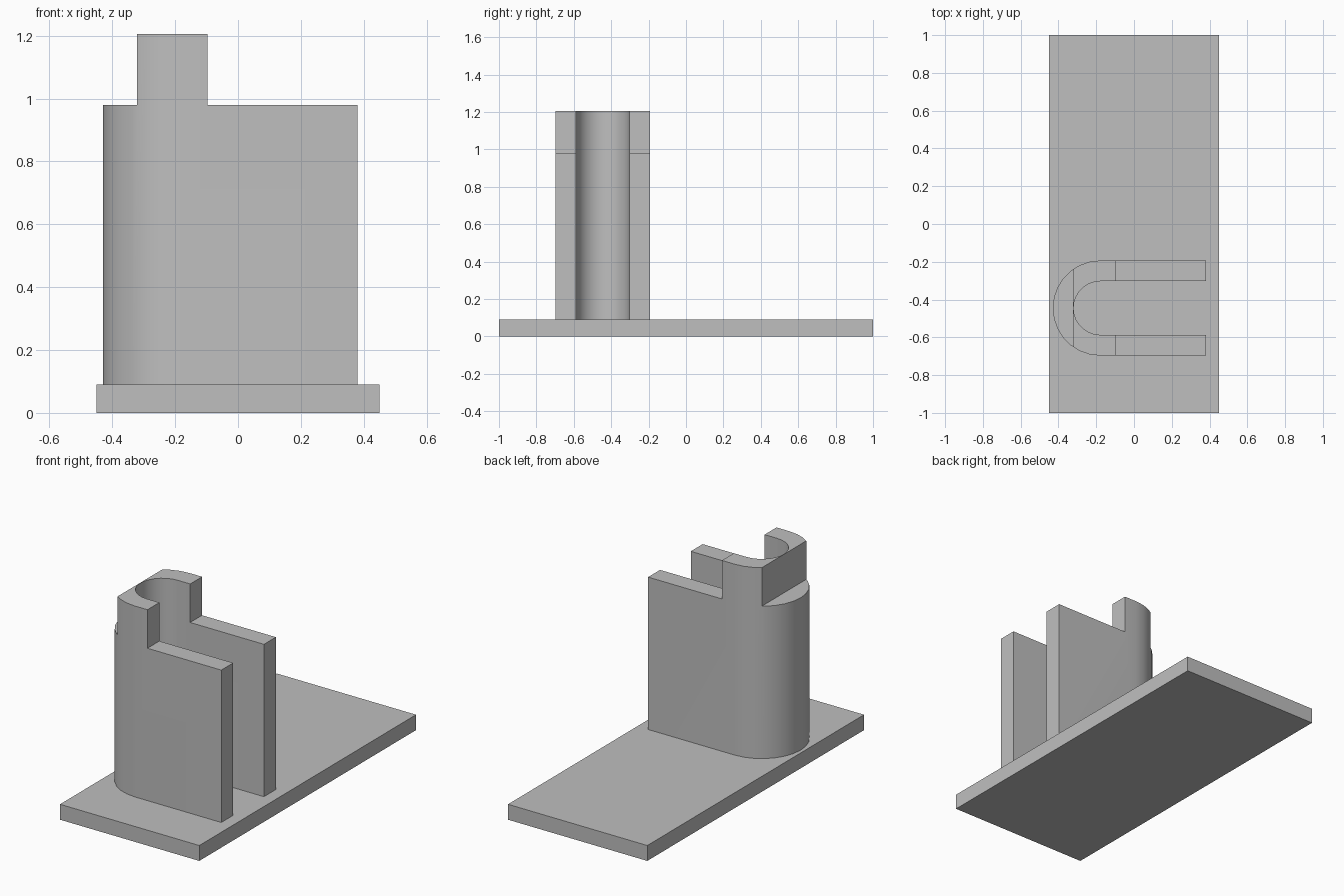
import bpy, bmesh, math

cube = bpy.data.objects.get("Cube")
if cube:
    bpy.data.objects.remove(cube, do_unlink=True)

grey = bpy.data.materials.new("plain_grey")
grey.use_nodes = True
colour = (0.52, 0.52, 0.52, 1)
grey.diffuse_color = colour
grey.node_tree.nodes["Principled BSDF"].inputs["Base Color"].default_value = colour


def prism(name, outline, bottom, top):
    """Extrude a counter-clockwise outline between two heights."""
    bm = bmesh.new()
    base = bm.faces.new([bm.verts.new((x, y, bottom)) for x, y in outline])
    up = bmesh.ops.extrude_face_region(bm, geom=[base], use_keep_orig=True)
    moved = [v for v in up["geom"] if isinstance(v, bmesh.types.BMVert)]
    bmesh.ops.translate(bm, verts=moved, vec=(0, 0, top - bottom))
    bmesh.ops.recalc_face_normals(bm, faces=bm.faces)
    mesh = bpy.data.meshes.new(name)
    bm.to_mesh(mesh)
    bm.free()
    mesh.materials.append(grey)
    obj = bpy.data.objects.new(name, mesh)
    bpy.context.collection.objects.link(obj)
    return obj


def box(name, x0, x1, y0, y1, z0, z1):
    return prism(name, [(x0, y0), (x1, y0), (x1, y1), (x0, y1)], z0, z1)


# Base plate
base_z = 0.09
box("base_plate", -0.45, 0.45, -1, 1, 0, base_z)

# U-shaped wall outline: outer bend, then inner bend back
mid_x, mid_y, end_x = -0.178, -0.445, 0.38
outer, inner, steps = 0.252, 0.142, 14


def bend(radius):
    pts = [(end_x, mid_y + radius)]
    for i in range(steps + 1):
        a = math.pi / 2 + math.pi * i / steps
        pts.append((mid_x + radius * math.cos(a), mid_y + radius * math.sin(a)))
    return pts + [(end_x, mid_y - radius)]


wall = prism("curved_wall", bend(outer) + bend(inner)[::-1], base_z, 1.205)

# Step the wall down on both sides of the raised section
cutters = [box("rear_cutter", -0.6, -0.322, -0.9, 0, 0.98, 1.4),
           box("leg_cutter", -0.097, 0.6, -0.9, 0, 0.98, 1.4)]
bpy.ops.object.select_all(action="DESELECT")
bpy.context.view_layer.objects.active = wall
wall.select_set(True)
for cutter in cutters:
    cutter.hide_render = True
    mod = wall.modifiers.new("step", "BOOLEAN")
    mod.operation = "DIFFERENCE"
    mod.solver = "EXACT"
    mod.object = cutter
    bpy.ops.object.modifier_apply(modifier=mod.name)
    bpy.data.objects.remove(cutter, do_unlink=True)

bpy.ops.object.shade_smooth_by_angle(angle=math.radians(30))
